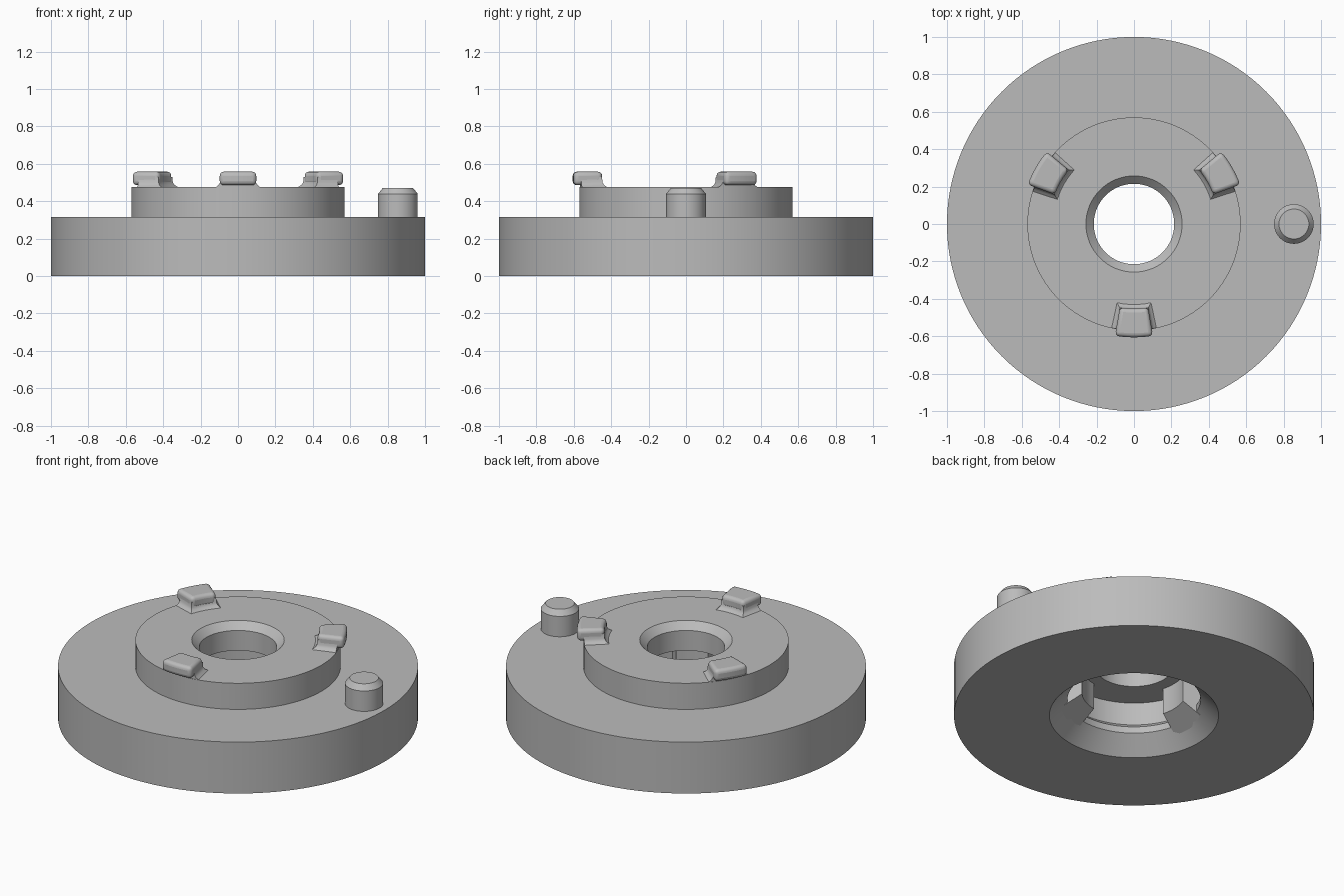
import bpy, bmesh, math
from mathutils import Matrix, Vector

if "Cube" in bpy.data.objects:
    bpy.data.objects.remove(bpy.data.objects["Cube"])

grey = bpy.data.materials.new("plain grey")
grey.use_nodes = True
grey.diffuse_color = (0.5, 0.5, 0.5, 1)
grey.node_tree.nodes["Principled BSDF"].inputs["Base Color"].default_value = (0.5, 0.5, 0.5, 1)


def finish(name, bm, angle=30):
    bmesh.ops.recalc_face_normals(bm, faces=bm.faces)
    mesh = bpy.data.meshes.new(name)
    bm.to_mesh(mesh)
    bm.free()
    mesh.materials.append(grey)
    obj = bpy.data.objects.new(name, mesh)
    bpy.context.collection.objects.link(obj)
    bpy.ops.object.select_all(action='DESELECT')
    obj.select_set(True)
    bpy.context.view_layer.objects.active = obj
    bpy.ops.object.shade_smooth_by_angle(angle=math.radians(angle))
    return obj


def lathe(name, profile, steps, closed=True):
    """Spin an (r, z) profile around the z axis."""
    bm = bmesh.new()
    verts = [bm.verts.new((r, 0, z)) for r, z in profile]
    pairs = list(zip(verts, verts[1:]))
    if closed:
        pairs.append((verts[-1], verts[0]))
    edges = [bm.edges.new(p) for p in pairs]
    bmesh.ops.spin(bm, geom=verts + edges, cent=(0, 0, 0), axis=(0, 0, 1),
                   angle=math.tau, steps=steps)
    bmesh.ops.remove_doubles(bm, verts=bm.verts, dist=1e-4)
    return finish(name, bm)


def loft(bm, rings):
    """Skin a stack of equal rings and cap both ends."""
    rows = [[bm.verts.new(p) for p in ring] for ring in rings]
    n = len(rows[0])
    for a, b in zip(rows, rows[1:]):
        for i in range(n):
            j = (i + 1) % n
            bm.faces.new((a[i], a[j], b[j], b[i]))
    bm.faces.new(rows[0][::-1])
    bm.faces.new(rows[-1])


def sector(r0, r1, half, z, steps=6):
    """Ring-sector outline centred on +x."""
    angles = [-half + 2 * half * i / steps for i in range(steps + 1)]
    outer = [Vector((r1 * math.cos(a), r1 * math.sin(a), z)) for a in angles]
    inner = [Vector((r0 * math.cos(a), r0 * math.sin(a), z)) for a in reversed(angles)]
    return outer + inner


# Flange, raised boss, chamfered bore and underside socket in one turned body
lathe("flange_body", [
    (0.47, 0), (1, 0), (1, 0.315), (0.57, 0.315), (0.57, 0.475),
    (0.257, 0.475), (0.215, 0.433), (0.215, 0.31),
    (0.40, 0.31), (0.40, 0.17), (0.37, 0.14), (0.37, 0.10)], 128)

# Locating pin with a chamfered tip
pin = lathe("locating_pin", [(0, 0.30), (0.106, 0.30), (0.106, 0.44),
                             (0.08, 0.472), (0, 0.472)], 48, closed=False)
pin.location.x = 0.855

# Three hooked lugs: rounded pad on a flared neck
for i, degrees in enumerate((30, 150, 270)):
    turn = Matrix.Rotation(math.radians(degrees), 4, 'Z')

    bm = bmesh.new()
    loft(bm, [sector(0.452, 0.606, 0.168, z) for z in (0.486, 0.558)])
    bm.transform(turn)
    pad = finish(f"lug_pad_{i + 1}", bm, 40)
    bevel = pad.modifiers.new("rounding", 'BEVEL')
    bevel.width = 0.022
    bevel.segments = 4
    bevel.limit_method = 'ANGLE'
    bevel.angle_limit = math.radians(40)

    bm = bmesh.new()
    flare = ((0.470, 0.030), (0.477, 0.022), (0.486, 0.010), (0.50, 0.002), (0.53, 0))
    loft(bm, [sector(0.455 - f, 0.568, 0.166 + f * 1.9, z) for z, f in flare])
    bm.transform(turn)
    finish(f"lug_neck_{i + 1}", bm, 40)

# Three stop blocks inside the socket, with sloped lower faces
for i, degrees in enumerate((58, 178, 298)):
    bm = bmesh.new()
    half = math.radians(18)
    bottom = sector(0.29, 0.41, half, 0.15)
    for p in bottom:
        p.z -= 0.7 * (p.xy.length - 0.29)
    loft(bm, [bottom, sector(0.29, 0.41, half, 0.32)])
    bm.transform(Matrix.Rotation(math.radians(degrees), 4, 'Z'))
    finish(f"socket_stop_{i + 1}", bm)
